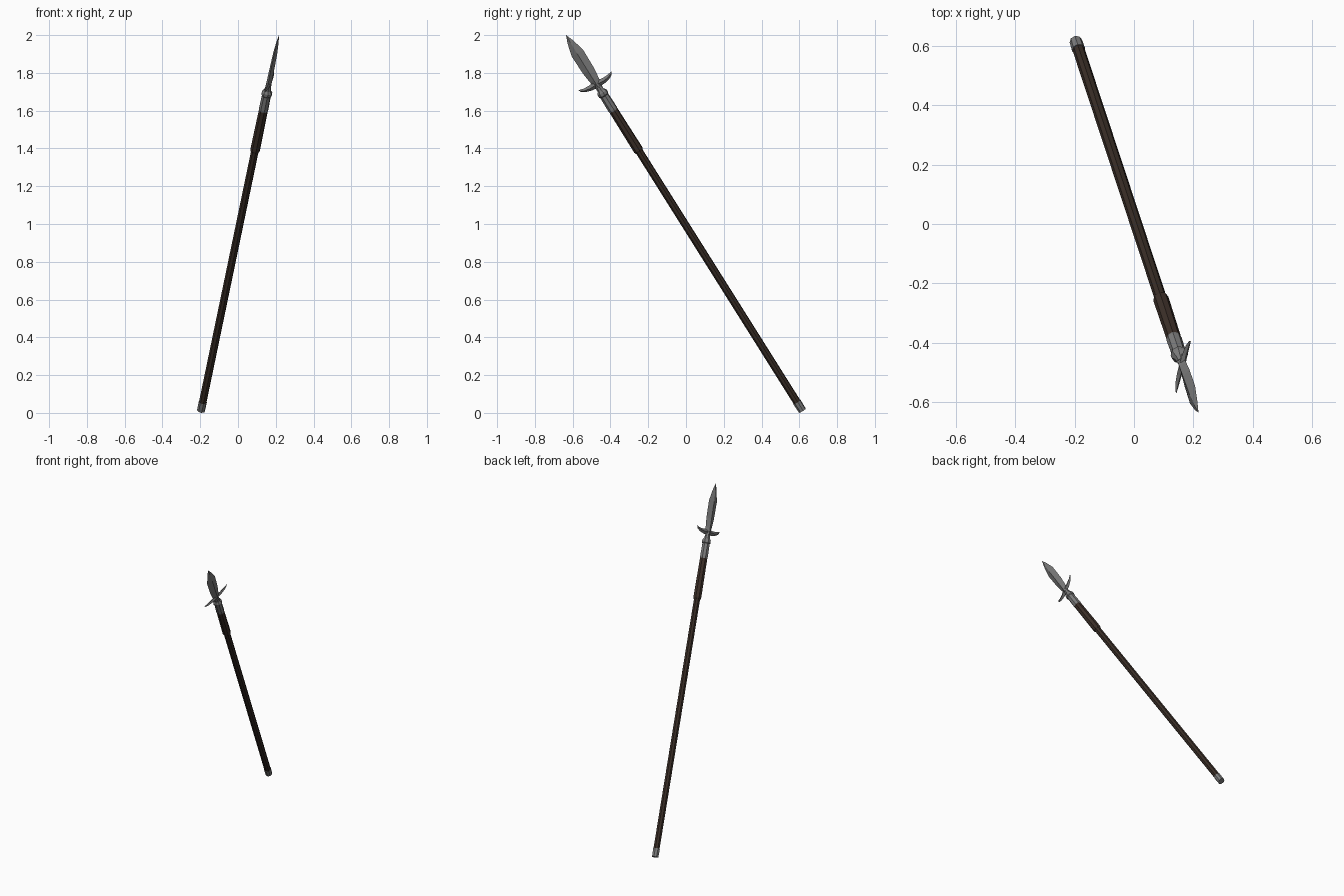
import bpy, bmesh, math
from mathutils import Vector, Matrix

if "Cube" in bpy.data.objects:
    bpy.data.objects.remove(bpy.data.objects["Cube"])

# Spear frame: local z runs along the shaft, local x along the guard wings
BUTT = Vector((-0.196, 0.616, 0.012))
TIP = Vector((0.217, -0.635, 2.0))
LENGTH = (TIP - BUTT).length
d = (TIP - BUTT).normalized()
w = Vector((0.05, 0.175, 0.105))
w = (w - d * w.dot(d)).normalized()
n = d.cross(w)
FRAME = Matrix.Translation(BUTT) @ Matrix((w, n, d)).transposed().to_4x4()


def material(name, rgb):
    m = bpy.data.materials.new(name)
    m.diffuse_color = (*rgb, 1)
    m.use_nodes = True
    m.node_tree.nodes["Principled BSDF"].inputs["Base Color"].default_value = m.diffuse_color
    return m


STEEL = material("grey steel", (0.20, 0.20, 0.20))
WOOD = material("dark wood", (0.040, 0.026, 0.019))
WRAP = material("brown leather", (0.044, 0.028, 0.021))


def loft(name, rings, mat):
    """Skin a list of equal-length point rings, capping both ends."""
    bm = bmesh.new()
    rows = [[bm.verts.new(p) for p in ring] for ring in rings]
    for a, b in zip(rows, rows[1:]):
        for i in range(len(a)):
            j = (i + 1) % len(a)
            bm.faces.new((a[i], a[j], b[j], b[i]))
    bm.faces.new(rows[0][::-1])
    bm.faces.new(rows[-1])
    bmesh.ops.remove_doubles(bm, verts=bm.verts, dist=1e-5)
    bmesh.ops.recalc_face_normals(bm, faces=bm.faces)
    bmesh.ops.transform(bm, matrix=FRAME, verts=bm.verts)
    me = bpy.data.meshes.new(name)
    bm.to_mesh(me)
    bm.free()
    me.materials.append(mat)
    ob = bpy.data.objects.new(name, me)
    bpy.context.collection.objects.link(ob)
    return ob


def turned(name, profile, mat, sides=8):
    """Round part from (height, radius) pairs."""
    return loft(name, [[(r * math.cos(math.tau * (i + .5) / sides),
                         r * math.sin(math.tau * (i + .5) / sides), h)
                        for i in range(sides)] for h, r in profile], mat)


# Pole parts
turned("butt_cap", [(0, .0215), (.055, .0225)], STEEL)
turned("shaft", [(.05, .0205), (1.67, .0205)], WOOD)
turned("grip", [(1.645, .022), (1.655, .0265), (1.92, .0245)], WRAP)
turned("socket", [(1.905, .0245), (1.915, .026), (2.0, .0245), (2.005, .0285),
                  (2.022, .0285), (2.035, .019), (2.06, .015)], STEEL)

# Blade with diamond section: (height, half width, half thickness)
BLADE = [(2.03, .017, .015), (2.06, .02, .015), (2.10, .027, .014), (2.16, .034, .013),
         (2.27, .036, .011), (2.34, .018, .006), (LENGTH, .0005, .0005)]
loft("blade", [[(a, 0, h), (0, b, h), (-a, 0, h), (0, -b, h)] for h, a, b in BLADE], STEEL)

# Guard wings swept towards the tip: (reach, lower edge, upper edge, half thickness)
WING = [(0, 2.055, 2.095, .011), (.04, 2.057, 2.087, .009), (.075, 2.066, 2.088, .007),
        (.095, 2.078, 2.093, .004), (.103, 2.093, 2.095, .001)]
for side, s in (("left", -1), ("right", 1)):
    loft(f"{side}_guard_wing", [[(s * x, 0, lo), (s * x, t, (lo + hi) / 2), (s * x, 0, hi),
                                 (s * x, -t, (lo + hi) / 2)] for x, lo, hi, t in WING], STEEL)
